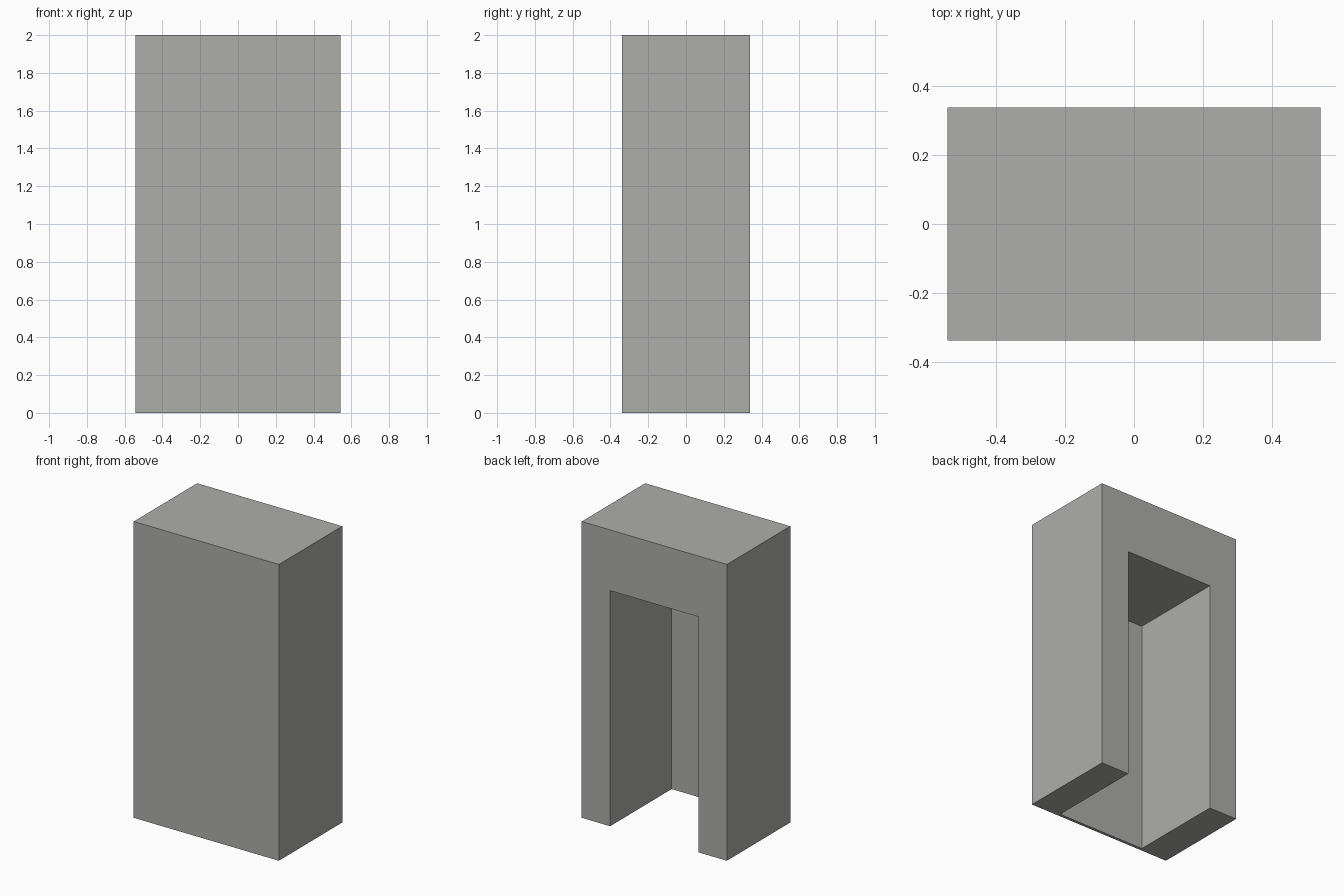
import bpy

if "Cube" in bpy.data.objects:
    bpy.data.objects.remove(bpy.data.objects["Cube"])

W, D, H = 1.084, 0.676, 2.0      # outer size
OPEN_W, OPEN_H = 0.66, 1.59      # doorway opening
WALL = 0.02                      # thin front panel left behind the recess


def box(name, lo, hi):
    mid = [(a + b) / 2 for a, b in zip(lo, hi)]
    bpy.ops.mesh.primitive_cube_add(size=1, location=mid)
    ob = bpy.context.object
    ob.name = name
    ob.scale = [b - a for a, b in zip(lo, hi)]
    bpy.ops.object.transform_apply(location=True, rotation=False, scale=True)
    return ob


grey = bpy.data.materials.new("stone grey")
grey.diffuse_color = (0.42, 0.42, 0.41, 1)
grey.use_nodes = True
grey.node_tree.nodes["Principled BSDF"].inputs["Base Color"].default_value = grey.diffuse_color

# Recess cutter, open through the back and the bottom
cutter = box("recess_cutter", (-OPEN_W / 2, -D / 2 + WALL, -0.2),
             (OPEN_W / 2, D / 2 + 0.2, OPEN_H))
cutter.hide_render = True

# Solid door block
block = box("doorway_block", (-W / 2, -D / 2, 0), (W / 2, D / 2, H))
block.data.materials.append(grey)

cut = block.modifiers.new("recess", 'BOOLEAN')
cut.operation = 'DIFFERENCE'
cut.solver = 'EXACT'
cut.object = cutter
bpy.ops.object.modifier_apply(modifier=cut.name)
bpy.data.objects.remove(cutter)
